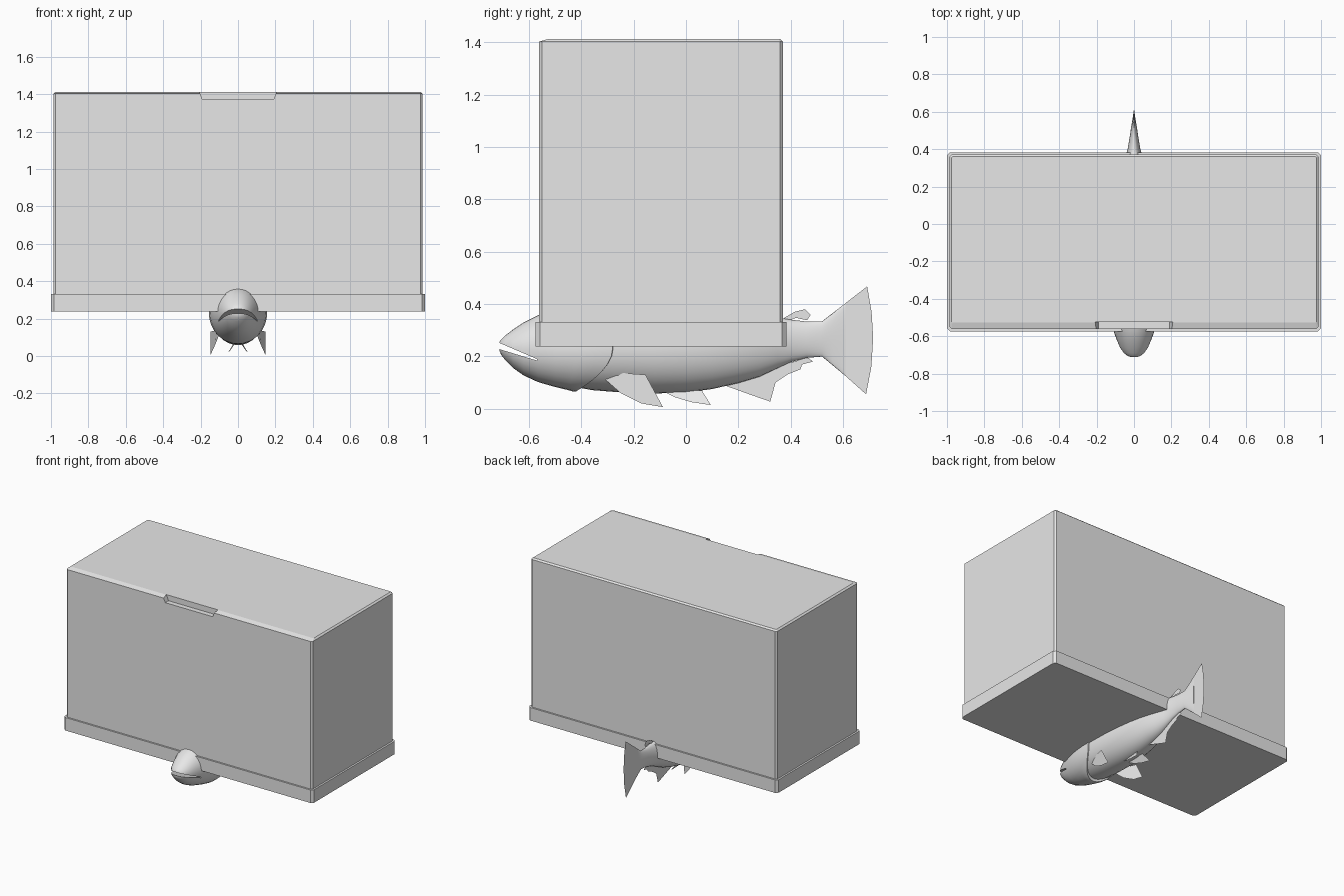
import bpy, bmesh, math

if "Cube" in bpy.data.objects:
    bpy.data.objects.remove(bpy.data.objects["Cube"])

grey = bpy.data.materials.new("plain_grey")
grey.diffuse_color = (0.8, 0.8, 0.8, 1)
grey.use_nodes = True
grey.node_tree.nodes["Principled BSDF"].inputs["Base Color"].default_value = grey.diffuse_color


def make(name, verts, faces, smooth=None, helper=False):
    me = bpy.data.meshes.new(name)
    me.from_pydata(verts, [], faces)
    bm = bmesh.new()
    bm.from_mesh(me)
    bmesh.ops.recalc_face_normals(bm, faces=bm.faces)
    bm.to_mesh(me)
    bm.free()
    me.materials.append(grey)
    ob = bpy.data.objects.new(name, me)
    bpy.context.collection.objects.link(ob)
    ob.hide_render = helper
    if helper:
        ob.hide_set(True)
    if smooth:
        shade(ob, smooth)
    return ob


def shade(ob, angle):
    bpy.ops.object.select_all(action='DESELECT')
    ob.select_set(True)
    bpy.context.view_layer.objects.active = ob
    bpy.ops.object.shade_smooth_by_angle(angle=math.radians(angle))


def skin(rings):
    """Join equal-length closed rings and cap both ends."""
    n = len(rings[0])
    verts = [v for r in rings for v in r]
    faces = [(k * n + i, k * n + (i + 1) % n, (k + 1) * n + (i + 1) % n, (k + 1) * n + i)
             for k in range(len(rings) - 1) for i in range(n)]
    faces += [tuple(range(n))[::-1], tuple(range(len(verts) - n, len(verts)))]
    return verts, faces


def cut(ob, cutter):
    m = ob.modifiers.new("cut", 'BOOLEAN')
    m.operation = 'DIFFERENCE'
    m.solver = 'EXACT'
    m.object = cutter


# ---- chest: chamfered rectangles stacked in height
def slab(x, y0, y1, z, c):
    return [(-x + c, y0, z), (x - c, y0, z), (x, y0 + c, z), (x, y1 - c, z),
            (x - c, y1, z), (-x + c, y1, z), (-x, y1 - c, z), (-x, y0 + c, z)]


make("base_rim", *skin([slab(1.0, -.574, .383, .238, .016),
                        slab(1.0, -.574, .383, .332, .016)]))
box = make("box", *skin([slab(.987, -.562, .371, .30, .012),
                         slab(.987, -.562, .371, 1.402, .012),
                         slab(.975, -.527, .36, 1.412, .004)]))
# finger notch in the upper front edge
notch = make("notch_cutter", *skin([
    [(-.19, y, 1.372), (.19, y, 1.372), (.215, y, 1.43), (-.215, y, 1.43)]
    for y in (-.62, -.525)]), helper=True)
cut(box, notch)


# ---- fish: elliptical rings (y, top, bottom, half width, lean of the lower edge)
def loft(data, n=32):
    rings = []
    for y, top, bot, w, lean in data:
        ring = []
        for i in range(n):
            a = math.tau * i / n
            c, s = math.cos(a), math.sin(a)
            ring.append((w * c, y - lean * max(0, -s) ** 2,
                         (top + bot) / 2 + (top - bot) / 2 * s))
        rings.append(ring)
    return skin(rings)


head = make("fish_head", *loft([
    (-.712, .256, .220, .018, 0), (-.706, .265, .205, .036, 0), (-.69, .280, .185, .055, 0),
    (-.66, .303, .155, .075, 0), (-.62, .330, .127, .092, 0), (-.566, .357, .102, .112, 0),
    (-.50, .372, .083, .133, 0), (-.42, .386, .071, .149, .03),
    (-.34, .395, .065, .156, .09), (-.28, .40, .066, .156, .14),
    (-.277, .39, .075, .146, .14)]), smooth=40)
mouth = make("mouth_cutter", *skin([
    [(x, -.78, .280), (x, -.57, .190), (x, -.57, .184), (x, -.78, .248)]
    for x in (-.3, .3)]), helper=True)
cut(head, mouth)

make("fish_body", *loft([
    (-.46, .36, .09, .125, 0), (-.36, .385, .071, .146, 0), (-.26, .40, .063, .150, 0),
    (-.12, .40, .058, .146, 0), (0, .40, .062, .136, 0), (.10, .39, .075, .122, 0),
    (.20, .375, .098, .100, 0), (.28, .36, .122, .075, 0), (.35, .348, .155, .050, 0),
    (.40, .340, .178, .034, 0), (.46, .333, .194, .024, 0), (.52, .334, .199, .015, 0),
    (.56, .364, .166, .008, 0), (.61, .403, .124, .001, 0)]), smooth=60)


# ---- thin fins
def fin(name, pts):
    make(name, pts, [tuple(range(len(pts)))])


def flat_fin(name, pts):
    fin(name, [(0, y, z) for y, z in pts])


flat_fin("tail_fin", [(.52, .334), (.692, .467), (.709, .37), (.715, .27),
                      (.708, .16), (.688, .055), (.60, .133), (.52, .199)])
flat_fin("adipose_fin", [(.36, .33), (.375, .347), (.415, .37), (.455, .38),
                         (.476, .358), (.462, .338), (.42, .347), (.39, .335)])
flat_fin("anal_fin", [(.15, .088), (.25, .052), (.322, .027), (.342, .10),
                      (.39, .132), (.437, .15), (.45, .19), (.30, .15)])
flat_fin("rear_finlet", [(.40, .17), (.44, .168), (.485, .18), (.46, .20)])
for side, s in (("right", 1), ("left", -1)):
    fin("pectoral_fin_" + side, [(s * x, y, z) for x, y, z in [
        (.100, -.313, .115), (.115, -.27, .138), (.148, -.155, .13),
        (.147, -.088, .006), (.140, -.17, .02), (.122, -.25, .06)]])
    fin("pelvic_fin_" + side, [(s * x, y, z) for x, y, z in [
        (.016, -.085, .065), (.032, -.04, .043), (.045, .02, .025),
        (.055, .095, .014), (.022, .06, .07)]])

shade(head, 40)
